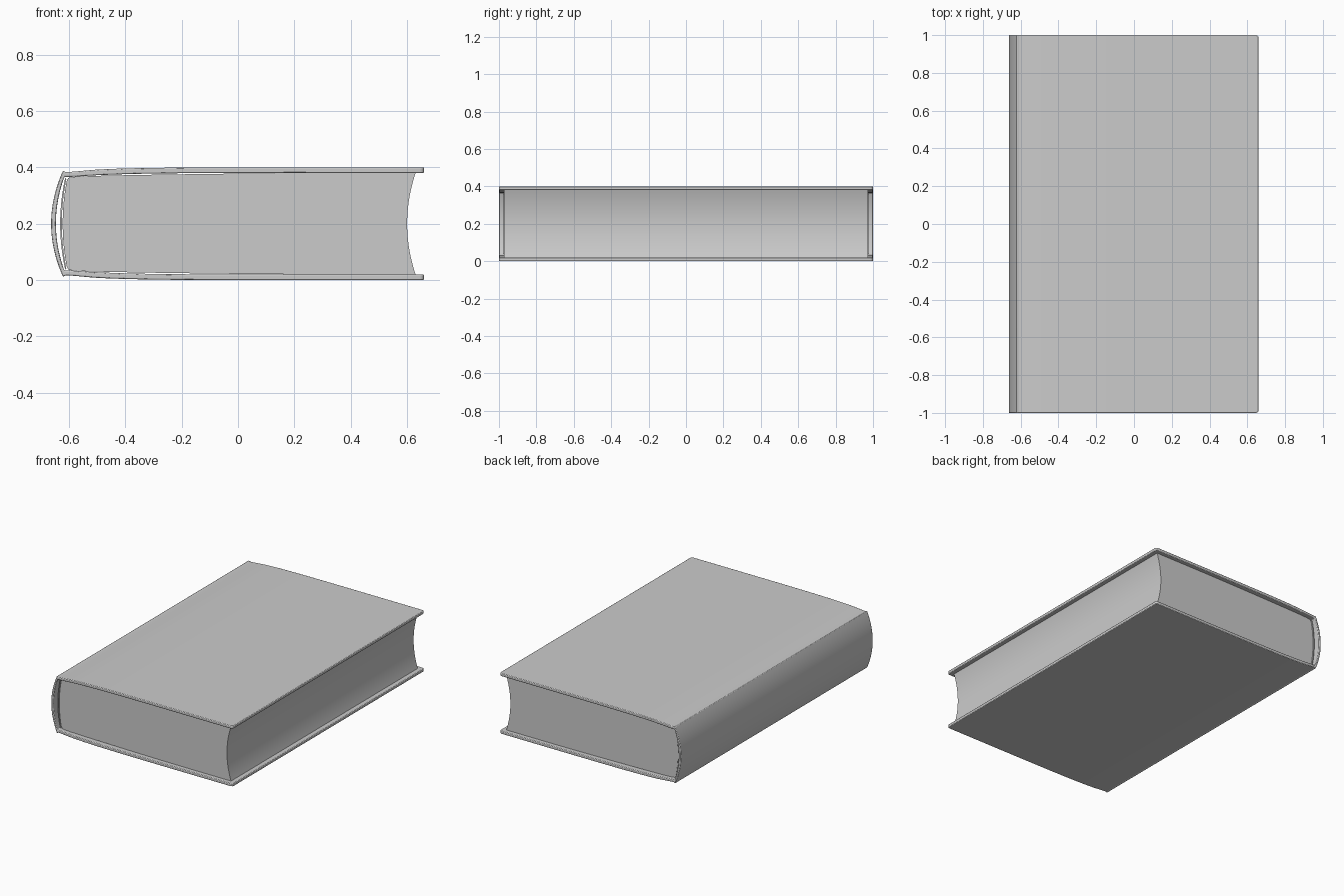
import bpy, bmesh, math
from mathutils import Vector

if "Cube" in bpy.data.objects:
    bpy.data.objects.remove(bpy.data.objects["Cube"])

MID = 0.2  # height of the mirror plane through the book


def spline(pts, n=6):
    """Smooth Catmull-Rom path through a few points."""
    p = [Vector(q) for q in pts]
    p = [2 * p[0] - p[1]] + p + [2 * p[-1] - p[-2]]
    out = []
    for a, b, c, d in zip(p, p[1:], p[2:], p[3:]):
        for i in range(n):
            t = i / n
            out.append(0.5 * (2 * b + (c - a) * t + (2 * a - 5 * b + 4 * c - d) * t * t
                              + (3 * b - a - 3 * c + d) * t ** 3))
    return out + [p[-2]]


def arc(edge_x, mid_x, z, n=20):
    """Shallow bow from (edge_x, z) down to its mirror image, passing mid_x halfway."""
    h = z - MID
    return [Vector((mid_x + (edge_x - mid_x) * s * s, MID + h * s))
            for s in (1 - 2 * i / n for i in range(n + 1))]


def flip(path):
    return [Vector((p.x, 2 * MID - p.y)) for p in reversed(path)]


def strip(name, side_a, side_b, y, bevel=0.0, corner=0.0):
    """Solid between two paired XZ paths, running from -y to y."""
    bm = bmesh.new()
    rings = []
    for a, b in zip(side_a, side_b):
        rings.append([bm.verts.new((p.x, s, p.y)) for p, s in ((a, -y), (a, y), (b, y), (b, -y))])
    for r, s in zip(rings, rings[1:]):
        for i in range(4):
            j = (i + 1) % 4
            bm.faces.new((r[i], r[j], s[j], s[i]))
    bm.faces.new(rings[0])
    bm.faces.new(rings[-1])
    if corner:
        edges = [e for e in bm.edges if all(v.co.x > 0.65 for v in e.verts)
                 and abs(e.verts[0].co.z - e.verts[1].co.z) > 0.005]
        bmesh.ops.bevel(bm, geom=edges, offset=corner, segments=4, profile=0.5, affect='EDGES')
    bmesh.ops.recalc_face_normals(bm, faces=bm.faces)
    mesh = bpy.data.meshes.new(name)
    bm.to_mesh(mesh)
    bm.free()
    ob = bpy.data.objects.new(name, mesh)
    bpy.context.collection.objects.link(ob)
    if bevel:
        m = ob.modifiers.new("soft_edges", 'BEVEL')
        m.width, m.segments, m.limit_method, m.angle_limit = bevel, 2, 'ANGLE', math.radians(50)
    bpy.ops.object.select_all(action='DESELECT')
    ob.select_set(True)
    bpy.context.view_layer.objects.active = ob
    bpy.ops.object.shade_smooth_by_angle(angle=math.radians(35))
    return ob


# Case: top board, hinge, rounded spine and bottom board in one wrap
outer = spline([(0.66, 0.4), (0.0, 0.4), (-0.3, 0.398), (-0.48, 0.393), (-0.58, 0.385), (-0.61, 0.383)])
inner = spline([(0.66, 0.38), (0.0, 0.38), (-0.3, 0.378), (-0.48, 0.373), (-0.58, 0.367), (-0.605, 0.366)])
spine_out = arc(-0.621, -0.663, 0.388)
spine_in = arc(-0.616, -0.646, 0.366)
strip("cover", outer + spine_out + flip(outer), inner + spine_in + flip(inner), 1.0, 0.004, 0.015)

# Page block: rounded back and hollow fore-edge
top = spline([(-0.607, 0.355), (-0.585, 0.366), (-0.45, 0.371), (-0.15, 0.376), (0.2, 0.3795), (0.63, 0.38)])
back = arc(-0.607, -0.622, 0.355)
fore = arc(0.63, 0.60, 0.38, 24)
loop = top + fore[1:-1] + flip(top) + list(reversed(back))[1:-1]
bm = bmesh.new()
ends = [[bm.verts.new((p.x, y, p.y)) for p in loop] for y in (-0.972, 0.972)]
for i in range(len(loop)):
    j = (i + 1) % len(loop)
    bm.faces.new((ends[0][i], ends[0][j], ends[1][j], ends[1][i]))
for e in ends:
    bm.faces.new(e)
bmesh.ops.recalc_face_normals(bm, faces=bm.faces)
mesh = bpy.data.meshes.new("pages")
bm.to_mesh(mesh)
bm.free()
pages = bpy.data.objects.new("pages", mesh)
bpy.context.collection.objects.link(pages)
bpy.ops.object.select_all(action='DESELECT')
pages.select_set(True)
bpy.context.view_layer.objects.active = pages
bpy.ops.object.shade_smooth_by_angle(angle=math.radians(35))

# Thin lining glued behind the pages, with a gap to the spine
strip("spine_lining", arc(-0.613, -0.631, 0.362), arc(-0.609, -0.625, 0.358), 0.975)
